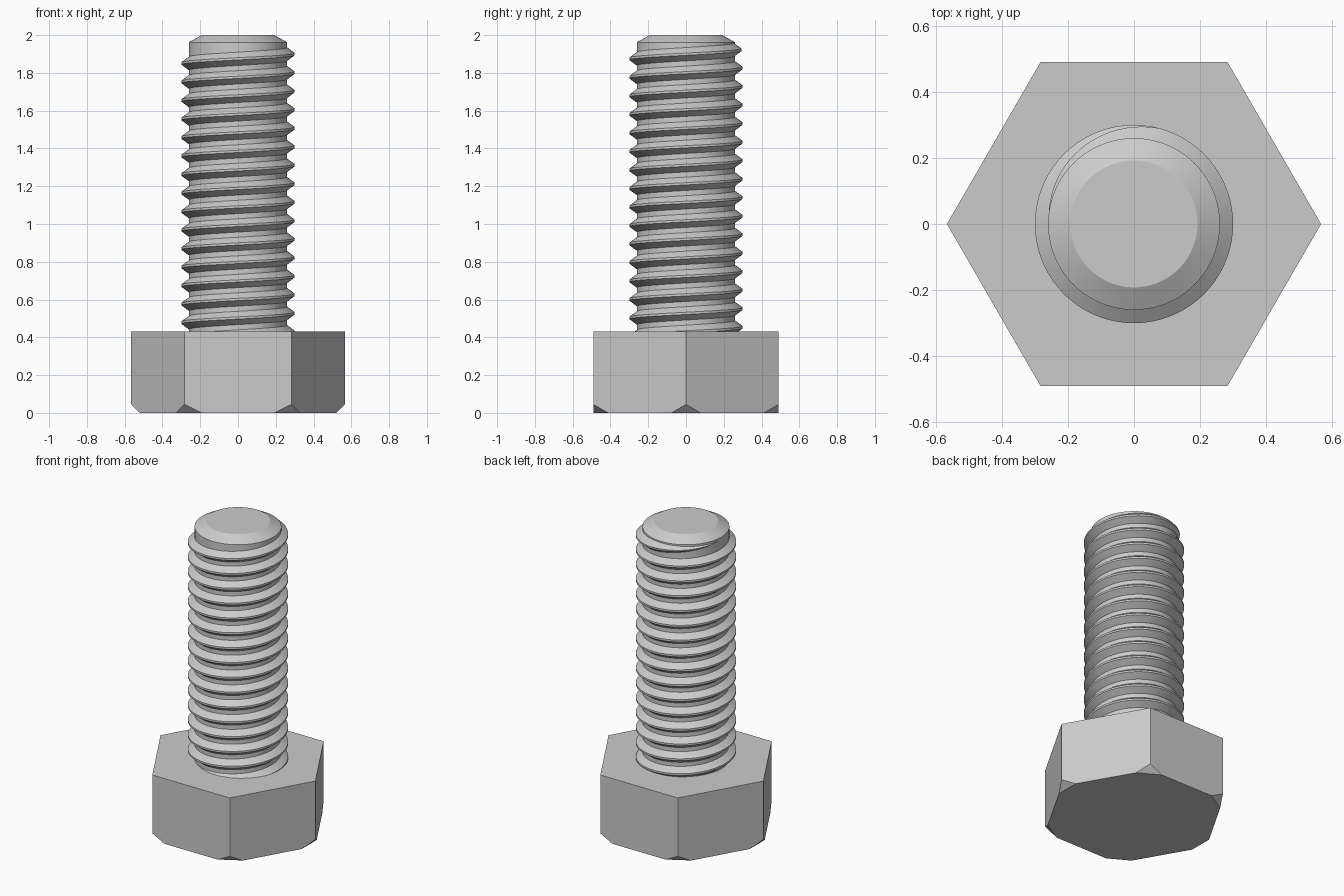
import bpy
import bmesh
from math import cos, sin, radians, pi
from mathutils import Vector

cube = bpy.data.objects.get("Cube")
if cube:
    bpy.data.objects.remove(cube, do_unlink=True)

HEAD_RADIUS, HEAD_TOP = 0.566, 0.431
CORE, CREST = 0.26, 0.30
PITCH, STEPS = 0.098, 72

steel = bpy.data.materials.new("grey steel")
steel.use_nodes = True
steel.diffuse_color = (0.6, 0.6, 0.6, 1)
steel.node_tree.nodes["Principled BSDF"].inputs["Base Color"].default_value = (0.6, 0.6, 0.6, 1)


def finish(bm, name, smooth):
    """Turn a bmesh into a named, coloured object."""
    bmesh.ops.recalc_face_normals(bm, faces=bm.faces)
    mesh = bpy.data.meshes.new(name)
    bm.to_mesh(mesh)
    bm.free()
    mesh.materials.append(steel)
    obj = bpy.data.objects.new(name, mesh)
    bpy.context.collection.objects.link(obj)
    if smooth:
        bpy.ops.object.select_all(action='DESELECT')
        obj.select_set(True)
        bpy.context.view_layer.objects.active = obj
        bpy.ops.object.shade_smooth_by_angle(angle=radians(20))
    return obj


def loft(bm, rings, closed):
    """Join successive rows of points with quads and cap both ends."""
    rows = [[bm.verts.new(p) for p in ring] for ring in rings]
    for a, b in zip(rows, rows[1:]):
        count = len(a) if closed else len(a) - 1
        for i in range(count):
            j = (i + 1) % len(a)
            bm.faces.new((a[i], a[j], b[j], b[i]))
    if closed:
        bm.faces.new(rows[0])
        bm.faces.new(rows[-1])


def ring(radius, z, sides):
    return [(radius * cos(2 * pi * i / sides), radius * sin(2 * pi * i / sides), z)
            for i in range(sides)]


# Hexagonal head with its lower corners cut off by flat planes
bm = bmesh.new()
loft(bm, [ring(HEAD_RADIUS, 0, 6), ring(HEAD_RADIUS, HEAD_TOP, 6)], True)
for k in range(6):
    out = Vector((cos(k * pi / 3), sin(k * pi / 3), 0))
    cut = bmesh.ops.bisect_plane(bm, geom=bm.verts[:] + bm.edges[:] + bm.faces[:],
                                 plane_co=out * 0.521, plane_no=out - Vector((0, 0, 1)),
                                 clear_outer=True)
    edges = [e for e in cut["geom_cut"] if isinstance(e, bmesh.types.BMEdge)]
    bmesh.ops.holes_fill(bm, edges=edges)
finish(bm, "hex_head", False)

# Shank core with a chamfered tip
bm = bmesh.new()
loft(bm, [ring(r, z, STEPS) for r, z in
          ((CORE, HEAD_TOP - 0.03), (CORE, 1.962), (0.192, 2.0))], True)
finish(bm, "shank", True)

# Right-handed thread ridge, fading into the shank at its upper end
bm = bmesh.new()
last = radians(175)
turns = 16
rows = []
for i in range(turns * STEPS + 1):
    angle = last - 2 * pi * (turns * STEPS - i) / STEPS
    fade = min(1, (last - angle) / radians(100))
    crest = CORE - 0.001 + (CREST - CORE + 0.001) * fade
    z = 1.899 + PITCH * angle / (2 * pi)
    size = max(fade, 0.02)
    profile = ((CORE - 0.001, -0.036), (crest, -0.006), (crest, 0.006), (CORE - 0.001, 0.036))
    rows.append([(r * cos(angle), r * sin(angle), z + dz * size) for r, dz in profile])
loft(bm, rows, False)
finish(bm, "thread", True)
